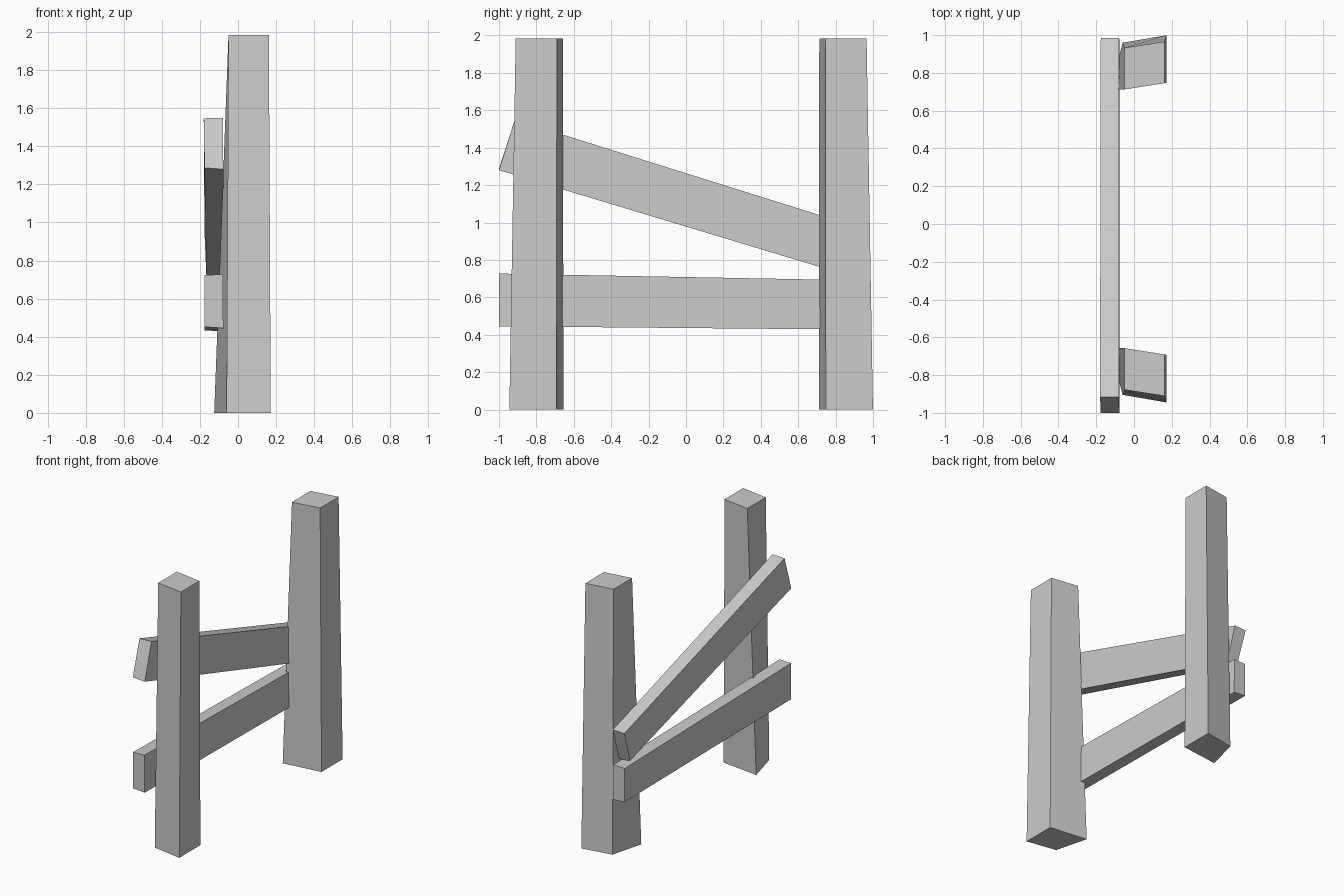
import bpy, bmesh

if "Cube" in bpy.data.objects:
    bpy.data.objects.remove(bpy.data.objects["Cube"])


def loft(name, start, end):
    """Solid plank between two four-cornered end sections."""
    bm = bmesh.new()
    a = [bm.verts.new(p) for p in start]
    b = [bm.verts.new(p) for p in end]
    bm.faces.new(a)
    bm.faces.new(b)
    for i in range(4):
        j = (i + 1) % 4
        bm.faces.new((a[i], a[j], b[j], b[i]))
    bmesh.ops.recalc_face_normals(bm, faces=bm.faces)
    me = bpy.data.meshes.new(name)
    bm.to_mesh(me)
    bm.free()
    ob = bpy.data.objects.new(name, me)
    bpy.context.collection.objects.link(ob)
    return ob


# Tapered posts: one section mirrored about the middle of the fence
MID_Y, HEIGHT = 0.0275, 1.985
FOOT = [(-0.125, 0.683), (0.172, 0.72), (0.172, 0.972), (-0.06, 0.932)]
HEAD = [(-0.05, 0.685), (0.162, 0.718), (0.162, 0.938), (-0.05, 0.905)]
for name, side in (("front_post", -1), ("back_post", 1)):
    loft(name,
         [(x, MID_Y + side * y, 0) for x, y in FOOT],
         [(x, MID_Y + side * y, HEIGHT) for x, y in HEAD])


def rail(name, front, back):
    """front/back: (y, z) of bottom and top edge, then x of the left side."""
    ends = []
    for (y0, z0), (y1, z1), left_low, left_top in (front, back):
        ends.append([(left_low, y0, z0), (-0.077, y0, z0 - 0.007),
                     (-0.08, y1, z1), (left_top, y1, z1 - 0.003)])
    return loft(name, *ends)


# Level lower rail
rail("lower_rail",
     ((-1.0, 0.452), (-1.0, 0.727), -0.175, -0.175),
     ((0.98, 0.434), (0.98, 0.69), -0.175, -0.175))

# Slanted upper rail, ends cut square to its length
rail("upper_rail",
     ((-1.0, 1.287), (-0.915, 1.55), -0.176, -0.18),
     ((0.905, 0.712), (0.985, 0.955), -0.166, -0.176))
